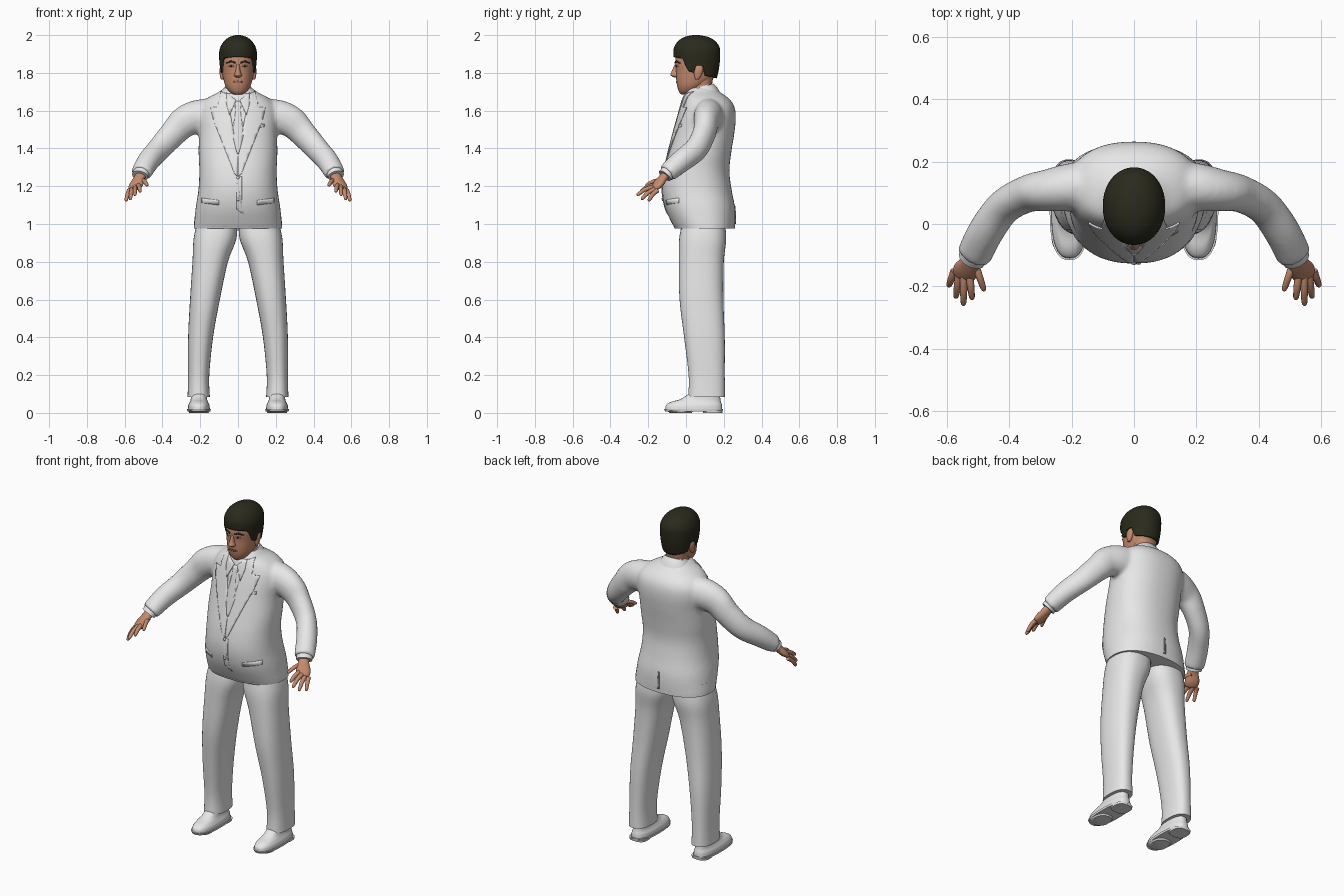
import bpy, bmesh, math
from mathutils import Vector
from mathutils.bvhtree import BVHTree

start_cube = bpy.data.objects.get("Cube")
if start_cube:
    bpy.data.objects.remove(start_cube)


def material(name, *rgb):
    mat = bpy.data.materials.new(name)
    mat.use_nodes = True
    mat.diffuse_color = (*rgb, 1)
    mat.node_tree.nodes["Principled BSDF"].inputs["Base Color"].default_value = (*rgb, 1)
    return mat


SUIT = material("suit white", .8, .8, .8)
TIE = material("tie grey", .74, .74, .74)
SEAM = material("seam grey", .3, .3, .3)
SKIN = material("skin", .56, .26, .155)
LIP = material("lip", .38, .15, .1)
HAIR = material("dark hair", .023, .023, .012)
EYE = material("eye white", .6, .55, .5)
parts = []


def add_object(name, bm, mat, mirror=False):
    bmesh.ops.recalc_face_normals(bm, faces=bm.faces)
    mesh = bpy.data.meshes.new(name)
    bm.to_mesh(mesh)
    bm.free()
    obj = bpy.data.objects.new(name, mesh)
    bpy.context.collection.objects.link(obj)
    mesh.materials.append(mat)
    if mirror:
        obj.modifiers.new("Mirror", 'MIRROR').use_mirror_merge = False
    parts.append(obj)
    return obj


def spline(keys, steps):
    """Smooth interpolation through key tuples."""
    out = []
    for i in range(len(keys) - 1):
        quad = [keys[max(i - 1, 0)], keys[i], keys[i + 1], keys[min(i + 2, len(keys) - 1)]]
        for s in range(steps):
            t = s / steps
            out.append([b + t * ((c - a) + t * ((2*a - 5*b + 4*c - d) + t * (3*b - a - 3*c + d))) / 2
                        for a, b, c, d in zip(*quad)])
    return out + [list(keys[-1])]


def round_pair(angle, power):
    c, s = math.cos(angle), math.sin(angle)
    return [math.copysign(abs(v) ** (2 / power), v) for v in (c, s)]


def skin_rings(bm, rings):
    loops = [[bm.verts.new(p) for p in ring] for ring in rings]
    count = len(loops[0])
    for low, high in zip(loops, loops[1:]):
        for i in range(count):
            j = (i + 1) % count
            bm.faces.new((low[i], low[j], high[j], high[i]))
    bm.faces.new(loops[0])
    bm.faces.new(loops[-1])


def stack(bm, keys, x=0, power=2.3, tilt=0, sides=40, steps=5):
    """Level sections: height, half width, front y, back y, optional x shift."""
    rings = []
    for z, half, front, back, *shift in spline(keys, steps):
        ring = []
        for k in range(sides):
            c, s = round_pair(math.tau * k / sides, power)
            ring.append((x + sum(shift) + half * c, (front + back) / 2 + (back - front) / 2 * s, z + tilt * s))
        rings.append(ring)
    skin_rings(bm, rings)


def limb(bm, keys, side=1, sides=20, steps=5):
    """Tube along a path: x, y, z, radius across, radius up."""
    path = spline(keys, steps)
    rings = []
    for i, (x, y, z, across, up) in enumerate(path):
        along = Vector(path[min(i + 1, len(path) - 1)][:3]) - Vector(path[max(i - 1, 0)][:3])
        u = along.cross(Vector((0, 0, 1))).normalized()
        v = u.cross(along).normalized()
        ring = []
        for k in range(sides):
            a = math.tau * k / sides
            p = Vector((x, y, z)) + u * across * math.cos(a) + v * up * math.sin(a)
            ring.append((p.x * side, p.y, p.z))
        rings.append(ring)
    skin_rings(bm, rings)


def stacked(name, keys, mat, mirror=False, **kw):
    bm = bmesh.new()
    stack(bm, keys, **kw)
    return add_object(name, bm, mat, mirror)


def cut(bm, point, normal):
    bmesh.ops.bisect_plane(bm, geom=bm.verts[:] + bm.edges[:] + bm.faces[:], plane_co=point, plane_no=normal)


def surface(obj):
    bpy.context.view_layer.update()
    return BVHTree.FromObject(obj, bpy.context.evaluated_depsgraph_get())


def patch(name, outline, tree, mat, lift=.004, mirror=False, facing=-1, cell=.02):
    """Thin plate drawn in x and z and laid onto a surface."""
    bm = bmesh.new()
    bm.faces.new([bm.verts.new((x, 0, z)) for x, z in outline])
    bmesh.ops.triangulate(bm, faces=bm.faces[:])
    for axis in (0, 2):
        lo = min(v.co[axis] for v in bm.verts)
        hi = max(v.co[axis] for v in bm.verts)
        normal = Vector((axis == 0, 0, axis == 2))
        for i in range(1, int((hi - lo) / cell) + 1):
            cut(bm, normal * (lo + i * cell), normal)
    for v in bm.verts:
        hit = tree.ray_cast(Vector((v.co.x, facing, v.co.z)), Vector((0, -facing, 0)))[0]
        v.co = hit or tree.find_nearest(v.co)[0]
        v.co.y += facing * lift
    obj = add_object(name, bm, mat, mirror)
    thick = obj.modifiers.new("Solidify", 'SOLIDIFY')
    thick.thickness, thick.offset = .005, 0


def oval(x, z, rx, rz, count=12):
    return [(x + rx * math.cos(math.tau * i / count), z + rz * math.sin(math.tau * i / count))
            for i in range(count)]


# Jacket: torso and sleeves fused into one soft body
bm = bmesh.new()
stack(bm, [(.975, .235, -.06, .26), (1.08, .225, -.109, .26), (1.18, .21, -.127, .242),
           (1.28, .205, -.117, .23), (1.38, .209, -.092, .24), (1.48, .207, -.066, .256),
           (1.56, .212, -.044, .264), (1.62, .203, -.026, .257), (1.665, .165, -.012, .227),
           (1.7, .1, 0, .177), (1.725, .07, .01, .147)])
for side in (1, -1):
    limb(bm, [(.1, .128, 1.575, .075, .085), (.2, .118, 1.57, .077, .09), (.28, .107, 1.542, .067, .084),
              (.34, .097, 1.483, .06, .073), (.415, .056, 1.4, .057, .066), (.473, -.022, 1.335, .058, .06),
              (.513, -.102, 1.268, .057, .05)], side, 32)
jacket = add_object("jacket", bm, SUIT)
remesh = jacket.modifiers.new("Remesh", 'REMESH')
remesh.mode, remesh.voxel_size, remesh.use_smooth_shade = 'VOXEL', .011, True
soften = jacket.modifiers.new("Smooth", 'SMOOTH')
soften.factor, soften.iterations = .5, 8
cloth = surface(jacket)
stacked("jacket_hem", [(.975, .234, -.059, .259), (1.0, .233, -.071, .26), (1.04, .229, -.087, .259)], SUIT)

# Collars
stacked("jacket_collar", [(1.675, .1, -.012, .18), (1.7, .085, -.004, .165), (1.722, .07, .008, .145)],
        SUIT, tilt=.022)
stacked("shirt_collar", [(1.66, .075, -.012, .14), (1.7, .071, -.006, .138), (1.725, .066, 0, .135)],
        SUIT, tilt=.02)

# Shirt front, tie, lapels and collar points
patch("shirt_front", [(-.065, 1.69), (.065, 1.69), (0, 1.37)], cloth, SUIT, .001)
patch("tie", [(-.012, 1.65), (.012, 1.65), (.02, 1.62), (.013, 1.6), (.03, 1.47), (.004, 1.37),
              (-.004, 1.37), (-.03, 1.47), (-.013, 1.6), (-.02, 1.62)], cloth, TIE, .004)
patch("shirt_collar_point", [(.01, 1.655), (.06, 1.695), (.062, 1.64), (.045, 1.575)],
      cloth, SUIT, .006, True)
patch("lapel", [(.06, 1.69), (.09, 1.7), (.105, 1.64), (.1, 1.618), (.145, 1.617), (.13, 1.55),
                (.02, 1.27), (.001, 1.25), (.001, 1.37)], cloth, SUIT, .003, True)

# Jacket front edge, buttons, pockets and vent
patch("front_edge", [(-.006, 1.25), (.02, 1.25), (.02, 1.08), (.03, 1.05), (-.009, 1.08)], cloth, SUIT, .001)
for z in (1.245, 1.13):
    patch("jacket_button", oval(0, z, .008, .008), cloth, TIE, .005)
patch("pocket_flap", [(.1, 1.125), (.19, 1.138), (.19, 1.112), (.1, 1.1)], cloth, SUIT, 0, True)
patch("breast_pocket", [(.085, 1.52), (.14, 1.53), (.14, 1.515), (.085, 1.505)], cloth, SUIT, 0)
patch("back_vent", [(-.003, 1.1), (.003, 1.1), (.007, 1.0), (-.007, 1.0)], cloth, SEAM, .001, facing=1)

# Trousers
stacked("trouser_leg", [(.085, .059, .012, .207, .208), (.2, .056, .014, .205, .208),
                        (.4, .066, -.01, .205, .198), (.6, .079, -.034, .198, .175),
                        (.8, .094, -.038, .2, .147), (.92, .113, -.036, .213, .122),
                        (1.01, .106, -.02, .205, .11)], SUIT, True, power=2.4)

# Shoes with soles and heels
stacked("shoe_upper", [(.018, .058, -.11, .192), (.04, .056, -.106, .19), (.058, .048, -.08, .185),
                       (.075, .043, -.025, .182), (.12, .04, .04, .175)], SUIT, True, x=.207, power=2.5)
stacked("shoe_sole", [(.008, .061, -.11, .194), (.02, .063, -.116, .196)], SUIT, True, x=.207, power=2.5, steps=1)
stacked("shoe_heel", [(0, .052, .09, .192), (.012, .054, .088, .194)], SUIT, True, x=.207, power=2.8, steps=1)
stacked("shoe_tread", [(0, .048, -.085, .03), (.012, .058, -.105, .04)], SUIT, True, x=.207, steps=1)

# Shirt cuffs and hands
bm = bmesh.new()
limb(bm, [(.505, -.085, 1.285, .045, .04), (.519, -.112, 1.255, .045, .038)])
add_object("shirt_cuff", bm, SUIT, True)
bm = bmesh.new()
limb(bm, [(.51, -.09, 1.27, .028, .024), (.522, -.122, 1.243, .031, .022), (.538, -.148, 1.21, .04, .021),
          (.549, -.167, 1.19, .035, .015), (.552, -.173, 1.184, .02, .007)])
for base, tip in [((.575, -.15, 1.178), (.594, -.2, 1.122)), ((.56, -.162, 1.186), (.571, -.238, 1.13)),
                  ((.545, -.168, 1.197), (.546, -.262, 1.153)), ((.527, -.162, 1.206), (.518, -.243, 1.172)),
                  ((.512, -.12, 1.232), (.479, -.215, 1.205))]:
    a, b = Vector(base), Vector(tip)
    mid = a.lerp(b, .5) + Vector((0, 0, .008))
    limb(bm, [(*a, .013, .013), (*mid, .0115, .0115), (*a.lerp(b, .9), .009, .009), (*b, .003, .003)],
         sides=10, steps=3)
add_object("hand", bm, SKIN, True)

# Head and neck
stacked("neck", [(1.62, .06, .01, .13), (1.69, .06, .006, .13), (1.78, .064, .02, .145)], SKIN)
head = stacked("head", [(1.686, .022, -.025, .03), (1.7, .045, -.037, .06), (1.73, .066, -.047, .1),
                        (1.77, .078, -.052, .145), (1.81, .084, -.053, .16), (1.86, .088, -.057, .162),
                        (1.91, .083, -.05, .16), (1.96, .055, -.02, .13), (1.98, .02, .03, .08)], SKIN, power=2.1)
stacked("nose", [(1.775, .008, -.06, -.03), (1.782, .018, -.075, -.03), (1.79, .02, -.083, -.03),
                 (1.81, .013, -.075, -.03), (1.845, .009, -.06, -.03)], SKIN, power=2, sides=16)
stacked("ear", [(1.765, .006, .05, .065), (1.78, .011, .045, .078), (1.81, .014, .042, .09),
                (1.83, .011, .048, .09), (1.84, .005, .06, .08)], SKIN, True, x=.084, sides=16)

# Face details
face = surface(head)
patch("eye", oval(.035, 1.837, .014, .005), face, EYE, .001, True, cell=.01)
patch("iris", oval(.035, 1.837, .006, .005), face, HAIR, .003, True, cell=.01)
patch("eyebrow", [(.014, 1.85), (.035, 1.857), (.062, 1.849), (.06, 1.855), (.036, 1.866), (.014, 1.858)],
      face, HAIR, .002, True, cell=.01)
patch("mouth", oval(0, 1.753, .026, .005), face, LIP, .001, cell=.01)

# Hair cap, trimmed along a sloping line past sideburns and ears
bm = bmesh.new()
stack(bm, [(1.74, .076, -.03, .145), (1.78, .088, -.055, .165), (1.84, .097, -.063, .177), (1.9, .1, -.067, .181),
           (1.935, .094, -.063, .178), (1.968, .074, -.042, .155), (1.99, .045, -.008, .118),
           (2, .012, .035, .07)], sides=56, power=2.08)
hairline = [(-.08, 1.886), (-.02, 1.876), (.012, 1.81), (.042, 1.8), (.052, 1.838),
            (.088, 1.838), (.102, 1.785), (.2, 1.762)]
spans = list(zip(hairline, hairline[1:]))
for (y, z), (y_next, z_next) in spans:
    cut(bm, (0, y, z), (0, 1, 0))
    cut(bm, (0, y, z), (0, z - z_next, y_next - y))
trimmed = []
for f in bm.faces:
    c = f.calc_center_median()
    for (y, z), (y_next, z_next) in spans:
        if y <= c.y < y_next and c.z < z + (z_next - z) * (c.y - y) / (y_next - y):
            trimmed.append(f)
bmesh.ops.delete(bm, geom=trimmed, context='FACES')
hair = add_object("hair", bm, HAIR)
hair.modifiers.new("Solidify", 'SOLIDIFY').thickness = .012

# Smooth shading with crisp edges
for obj in bpy.context.view_layer.objects:
    obj.select_set(obj in parts)
bpy.context.view_layer.objects.active = jacket
bpy.ops.object.shade_smooth_by_angle(angle=math.radians(45))
